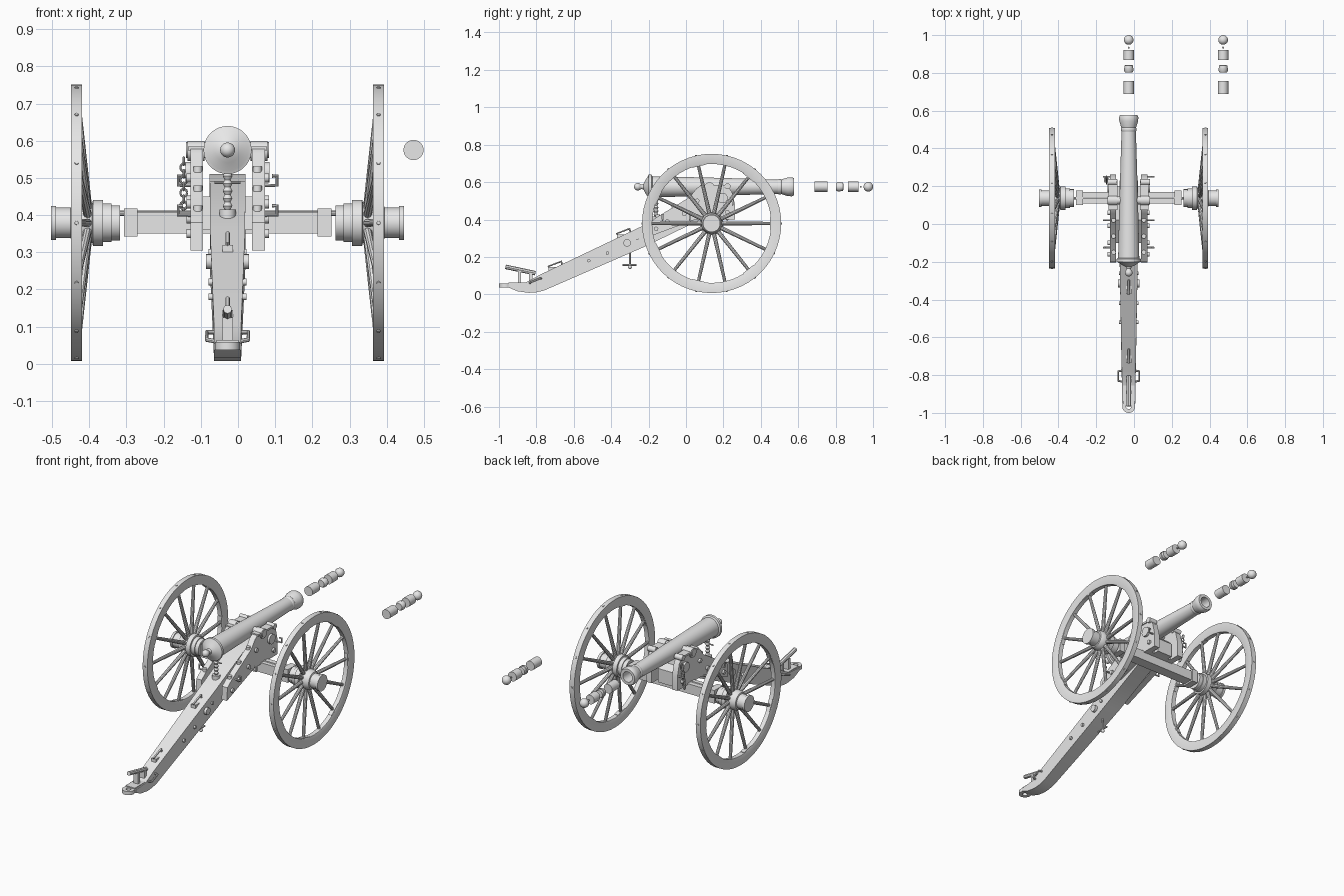
import bpy, bmesh, math
from mathutils import Vector, Matrix

cube = bpy.data.objects.get("Cube")
if cube:
    bpy.data.objects.remove(cube, do_unlink=True)

CX = -0.028                 # centre line of the gun
AXLE_Y, AXLE_Z = 0.137, 0.379
BORE_Z = 0.575
parts = []

grey = bpy.data.materials.new("plain_grey")
grey.use_nodes = True
grey.diffuse_color = (0.8, 0.8, 0.8, 1)
grey.node_tree.nodes["Principled BSDF"].inputs["Base Color"].default_value = (0.8, 0.8, 0.8, 1)


def register(name, mesh):
    mesh.materials.clear()
    mesh.materials.append(grey)
    ob = bpy.data.objects.new(name, mesh)
    bpy.context.collection.objects.link(ob)
    parts.append(ob)
    return ob


def finish(name, bm):
    bmesh.ops.remove_doubles(bm, verts=bm.verts, dist=1e-5)
    bmesh.ops.recalc_face_normals(bm, faces=bm.faces)
    mesh = bpy.data.meshes.new(name)
    bm.to_mesh(mesh)
    bm.free()
    return register(name, mesh)


def box(name, x, y, z):
    """Box from (min, max) pairs; x is measured from the centre line."""
    bm = bmesh.new()
    size = [b - a for a, b in (x, y, z)]
    mid = [(a + b) / 2 for a, b in (x, y, z)]
    mid[0] += CX
    bmesh.ops.create_cube(bm, size=1, matrix=Matrix.Translation(mid) @ Matrix.Diagonal((*size, 1)))
    return finish(name, bm)


def lathe(name, profile, centre, axis, sign=1, segs=32, closed=False):
    """Turn (distance along axis, radius) points around an axis."""
    bm = bmesh.new()
    c = Vector(centre) + Vector((CX, 0, 0))
    rings = []
    for i in range(segs):
        t = math.tau * i / segs
        ring = []
        for a, r in profile:
            u, v, a = r * math.cos(t), r * math.sin(t), a * sign
            p = {"x": (a, u, v), "y": (u, a, v), "z": (u, v, a)}[axis]
            ring.append(bm.verts.new(c + Vector(p)))
        rings.append(ring)
    n = len(profile)
    for i in range(segs):
        p, q = rings[i], rings[(i + 1) % segs]
        for j in range(n if closed else n - 1):
            k = (j + 1) % n
            bm.faces.new((p[j], p[k], q[k], q[j]))
    bmesh.ops.dissolve_degenerate(bm, dist=1e-6, edges=bm.edges)
    return finish(name, bm)


def disc(name, a0, a1, r, centre, axis, sign=1, segs=20):
    return lathe(name, [(a0, 0), (a0, r), (a1, r), (a1, 0)], centre, axis, sign, segs)


def ball(name, r, centre):
    prof = [(-r * math.cos(math.pi * i / 12), r * math.sin(math.pi * i / 12)) for i in range(13)]
    return lathe(name, prof, centre, "y", segs=24)


def prism(name, outline, x0, x1):
    """Side outline in (y, z); x0 and x1 give the two faces as functions of y."""
    bm = bmesh.new()
    a = [bm.verts.new((CX + x0(y), y, z)) for y, z in outline]
    b = [bm.verts.new((CX + x1(y), y, z)) for y, z in outline]
    bm.faces.new(a)
    bm.faces.new(b)
    for i in range(len(a)):
        j = (i + 1) % len(a)
        bm.faces.new((a[i], a[j], b[j], b[i]))
    return finish(name, bm)


def rod(name, points, r):
    """Bent round bar through points."""
    cu = bpy.data.curves.new(name, "CURVE")
    cu.dimensions = "3D"
    cu.bevel_depth, cu.bevel_resolution, cu.use_fill_caps = r, 2, True
    sp = cu.splines.new("POLY")
    sp.points.add(len(points) - 1)
    for p, (x, y, z) in zip(sp.points, points):
        p.co = (x + CX, y, z, 1)
    tmp = bpy.data.objects.new(name, cu)
    mesh = bpy.data.meshes.new_from_object(tmp)
    bpy.data.objects.remove(tmp)
    return register(name, mesh)


# Barrel with knob, breech ring, muzzle swell and open bore
knob = [(-0.258 - 0.02 * math.cos(t), 0.02 * math.sin(t)) for t in [0.3 * i for i in range(9)]]
lathe("barrel", knob + [(-0.236, 0.012), (-0.226, 0.016), (-0.218, 0.034), (-0.203, 0.056),
      (-0.2, 0.0645), (-0.185, 0.0645), (-0.18, 0.056), (0, 0.052), (0.2, 0.047), (0.49, 0.038),
      (0.495, 0.041), (0.505, 0.041), (0.51, 0.039), (0.545, 0.05), (0.565, 0.051), (0.577, 0.046),
      (0.577, 0.03), (0.2, 0.03), (0.2, 0)], (0, 0, BORE_Z), "y", segs=48)
disc("trunnions", -0.112, 0.112, 0.021, (0, 0.125, BORE_Z), "x", segs=24)

# Shot and charge sets, in line with the bore and beside it
for i, x in enumerate((0, 0.5)):
    tag = f"_{i + 1}"
    c = (x, 0, BORE_Z)
    disc("charge_cylinder" + tag, 0.687, 0.757, 0.027, c, "y", segs=32)
    lathe("round_cap" + tag, [(0.803, 0), (0.803, 0.02), (0.812, 0.025), (0.825, 0.026), (0.826, 0.023),
          (0.84, 0.022), (0.843, 0)], c, "y")
    disc("shot_cylinder" + tag, 0.867, 0.922, 0.027, c, "y", segs=32)
    ball("small_shot" + tag, 0.005, (x, 0.934, BORE_Z))
    ball("round_shot" + tag, 0.0255, (x, 0.9745, BORE_Z))

# Trail
half = lambda y: 0.036 + 0.012 * min(1, max(0, (y + 0.8) / 0.6))
prism("trail", [(-0.95, 0.055), (-0.86, 0.062), (-0.78, 0.105), (-0.24, 0.362), (0.02, 0.49),
      (0.2, 0.51), (0.23, 0.48), (0.23, 0.4), (0.08, 0.4), (-0.22, 0.255), (-0.76, 0.02), (-0.8, 0.011),
      (-0.84, 0.008), (-0.9, 0.016), (-0.95, 0.037)], lambda y: -half(y), half)
lathe("towing_ring", [(-0.01, 0.014), (0.011, 0.014), (0.011, 0.034), (-0.01, 0.034)],
      (0, -0.966, 0.047), "z", closed=True)
box("trail_plate", (-0.03, 0.03), (-0.95, -0.85), (0.054, 0.064))

# Pointing bar and its two supports
rod("pointing_bar", [(0, -0.965, 0.147), (0, -0.805, 0.113)], 0.012)
for y, z in ((-0.89, 0.125), (-0.83, 0.115)):
    box("bar_support", (-0.014, 0.014), (y - 0.009, y + 0.009), (0.06, z))

# Trail top brackets
for name, y, z in (("lower_bracket", -0.735, 0.15), ("upper_bracket", -0.37, 0.325)):
    rod(name, [(0, y + 0.02, z - 0.03), (0, y, z), (0, y + 0.068, z + 0.026), (0, y + 0.075, z)], 0.006)
    box(name + "_foot", (-0.014, 0.014), (y, y + 0.08), (z - 0.045, z - 0.005))

# Hanging tee pin under the trail
rod("tee_pin", [(0, -0.3, 0.27), (0, -0.3, 0.14)], 0.005)
rod("tee_cross", [(0, -0.34, 0.157), (0, -0.265, 0.157)], 0.005)
ball("tee_knob", 0.01, (0, -0.3, 0.145))

# Elevating screw under the breech
lathe("elevating_screw", [(0, 0), (0, 0.022), (0.03, 0.022)] +
      [(0.03 + 0.01 * i, 0.013 if i % 2 else 0.008) for i in range(12)] + [(0.145, 0)],
      (0, -0.16, 0.385), "z", segs=16)
rod("screw_handle", [(-0.035, -0.16, 0.488), (0.035, -0.16, 0.488)], 0.004)

# Axle bed and iron axle
box("axle_bed", (-0.277, 0.277), (0.108, 0.17), (0.351, 0.408))
rod("iron_axle", [(-0.32, AXLE_Y, 0.405), (0.32, AXLE_Y, 0.405)], 0.007)

cheek = [(-0.205, 0.305), (-0.2, 0.38), (-0.16, 0.41), (0.02, 0.52), (0.055, 0.565), (0.075, 0.578),
         (0.22, 0.578), (0.245, 0.55), (0.262, 0.48), (0.262, 0.4), (0.05, 0.4)]
hub = [(0.29, 0), (0.29, 0.047), (0.312, 0.047), (0.312, 0.052), (0.335, 0.052), (0.335, 0.062),
       (0.362, 0.062), (0.364, 0.054), (0.38, 0.057), (0.405, 0.055), (0.42, 0.048), (0.422, 0.041),
       (0.461, 0.041), (0.461, 0.046), (0.475, 0.046), (0.475, 0)]
wheel_c = (0, AXLE_Y, AXLE_Z)
SPOKES = 14

for s, side in ((1, "left_"), (-1, "right_")):
    # Cheek with trunnion cap, bolts and washers
    prism(side + "cheek", cheek, lambda y: s * 0.066, lambda y: s * 0.1)
    prism(side + "cheek_spacer", [(-0.1, 0.36), (0.02, 0.45), (0.2, 0.45), (0.2, 0.4), (0.05, 0.4)],
          lambda y: s * 0.03, lambda y: s * 0.07)
    box(side + "cap_plate", sorted((s * 0.06, s * 0.106)), (0.075, 0.235), (0.574, 0.585))
    disc(side + "trunnion_cap", 0.062, 0.108, 0.027, (0, 0.125, 0.572), "x", s, 24)
    disc(side + "cap_hinge", 0.062, 0.112, 0.016, (0, 0.222, 0.578), "x", s)
    disc(side + "cheek_washer", 0.1, 0.113, 0.028, (0, 0.195, 0.515), "x", s)
    for y, z in ((0.02, 0.515), (-0.065, 0.463), (-0.15, 0.41)):
        disc(side + "top_bolt", 0, 0.016, 0.012, (s * 0.08, y, z), "z", segs=12)
    for y, z in ((0.06, 0.5), (-0.01, 0.43), (-0.1, 0.39), (-0.16, 0.35), (0.22, 0.44)):
        disc(side + "side_bolt", 0.1, 0.111, 0.012, (0, y, z), "x", s, 12)
    # Implement hooks on the cheek
    for y, z in ((0.02, 0.42), (-0.125, 0.42), (0.25, 0.5)):
        rod(side + "hook", [(s * 0.09, y, z - 0.02), (s * 0.133, y, z - 0.02),
                            (s * 0.133, y, z + 0.005), (s * 0.12, y, z + 0.005)], 0.005)
    # Trail fittings and lifting handle
    disc(side + "trail_washer", 0.04, 0.058, 0.02, (0, -0.315, 0.275), "x", s, 16)
    for y, z in ((-0.52, 0.18), (-0.42, 0.22), (-0.26, 0.3)):
        disc(side + "trail_bolt", 0.035, 0.051, 0.009, (0, y, z), "x", s, 12)
    rod(side + "lifting_handle", [(s * 0.03, -0.835, 0.06), (s * 0.056, -0.83, 0.065),
                                  (s * 0.056, -0.78, 0.085), (s * 0.03, -0.775, 0.085)], 0.006)
    # Axle band
    box(side + "axle_band", sorted((s * 0.242, s * 0.279)), (0.1, 0.178), (0.342, 0.418))

    # Wheel
    lathe(side + "hub", hub, wheel_c, "x", s, 40)
    lathe(side + "rim", [(0.393, 0.318), (0.419, 0.318), (0.421, 0.322), (0.421, 0.372), (0.391, 0.372),
          (0.391, 0.322)], wheel_c, "x", s, 56, True)
    spokes, bolts = bmesh.new(), bmesh.new()
    for i in range(SPOKES):
        t = math.tau * (i + 0.5) / SPOKES
        out = Vector((0, math.sin(t), math.cos(t)))
        c = Vector((CX, AXLE_Y, AXLE_Z))
        a = c + out * 0.045 + Vector((s * 0.376, 0, 0))
        b = c + out * 0.325 + Vector((s * 0.403, 0, 0))
        turn = (b - a).to_track_quat("Z", "Y").to_matrix().to_4x4()
        bmesh.ops.create_cone(spokes, cap_ends=True, segments=10, radius1=0.0115, radius2=0.0085,
                              depth=(b - a).length, matrix=Matrix.Translation((a + b) / 2) @ turn)
        p = c + out * 0.372 + Vector((s * 0.406, 0, 0))
        turn = out.to_track_quat("Z", "Y").to_matrix().to_4x4()
        bmesh.ops.create_cone(bolts, cap_ends=True, segments=8, radius1=0.006, radius2=0.005,
                              depth=0.006, matrix=Matrix.Translation(p) @ turn)
        if i % 2:       # joint plates on the inside of the rim
            p = c + out * 0.317 + Vector((s * 0.406, 0, 0))
            bmesh.ops.create_cube(bolts, size=1, matrix=Matrix.Translation(p) @ turn
                                  @ Matrix.Diagonal((0.024, 0.07, 0.008, 1)) if abs(turn[0][1]) < 0.5 else
                                  Matrix.Translation(p) @ turn @ Matrix.Diagonal((0.07, 0.024, 0.008, 1)))
    finish(side + "spokes", spokes)
    finish(side + "rim_fittings", bolts)

# Lock chain hanging at the front of one cheek
for i in range(9):
    link = [(0.009 * math.cos(t), 0.011 * math.sin(t)) for t in [math.tau * k / 10 for k in range(11)]]
    y, z = 0.245 - 0.003 * i, 0.545 - 0.017 * i
    rod("chain_link", [(-0.118 + (u if i % 2 else 0), y + (0 if i % 2 else u), z + v) for u, v in link], 0.003)

# Smooth shading with sharp edges kept
bpy.ops.object.select_all(action="DESELECT")
for ob in parts:
    ob.select_set(True)
bpy.context.view_layer.objects.active = parts[0]
bpy.ops.object.shade_smooth_by_angle(angle=math.radians(32))
